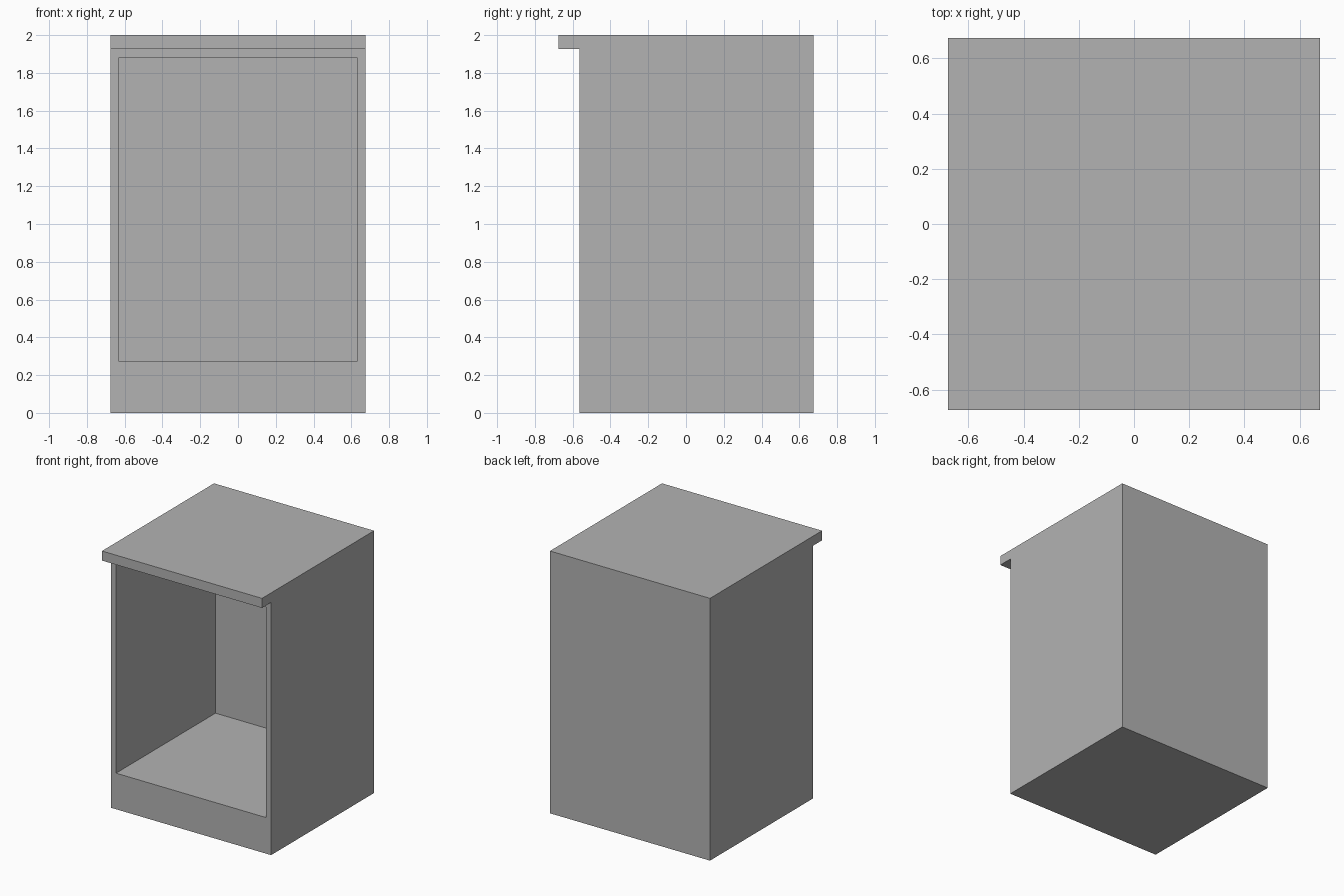
import bpy, bmesh
from mathutils import Vector

if "Cube" in bpy.data.objects:
    bpy.data.objects.remove(bpy.data.objects["Cube"], do_unlink=True)

HALF = 0.675            # half width and half depth
FRONT = -0.565          # front of the carcass
TOP_UNDERSIDE = 1.927   # underside of the worktop lip
OPEN_X, OPEN_Z = 0.633, (0.275, 1.88)
BACK_INSIDE = 0.633

grey = bpy.data.materials.new("plain grey")
grey.use_nodes = True
colour = (0.45, 0.45, 0.45, 1)
grey.diffuse_color = colour
grey.node_tree.nodes["Principled BSDF"].inputs["Base Color"].default_value = colour

bm = bmesh.new()

# Cabinet side profile with the overhanging worktop, swept across the width
profile = [(FRONT, 0), (HALF, 0), (HALF, 2), (-HALF, 2),
           (-HALF, TOP_UNDERSIDE), (FRONT, TOP_UNDERSIDE)]
side = bm.faces.new([bm.verts.new((-HALF, y, z)) for y, z in profile])
swept = bmesh.ops.extrude_face_region(bm, geom=[side])["geom"]
bmesh.ops.translate(bm, vec=(2 * HALF, 0, 0),
                    verts=[g for g in swept if isinstance(g, bmesh.types.BMVert)])
bmesh.ops.recalc_face_normals(bm, faces=bm.faces)

# Opening outlined on the carcass front
front = next(f for f in bm.faces
             if f.normal.y < -0.9 and abs(f.calc_center_median().y - FRONT) < 0.01)
bmesh.ops.inset_region(bm, faces=[front], thickness=0.04)
middle = front.calc_center_median().z
for v in front.verts:
    v.co = Vector((OPEN_X if v.co.x > 0 else -OPEN_X, FRONT,
                   OPEN_Z[1] if v.co.z > middle else OPEN_Z[0]))

# Open compartment pushed back to the rear panel
pushed = bmesh.ops.extrude_discrete_faces(bm, faces=[front])["faces"]
for v in pushed[0].verts:
    v.co.y = BACK_INSIDE
bmesh.ops.recalc_face_normals(bm, faces=bm.faces)

mesh = bpy.data.meshes.new("cabinet")
bm.to_mesh(mesh)
bm.free()
mesh.materials.append(grey)
bpy.context.collection.objects.link(bpy.data.objects.new("cabinet", mesh))
